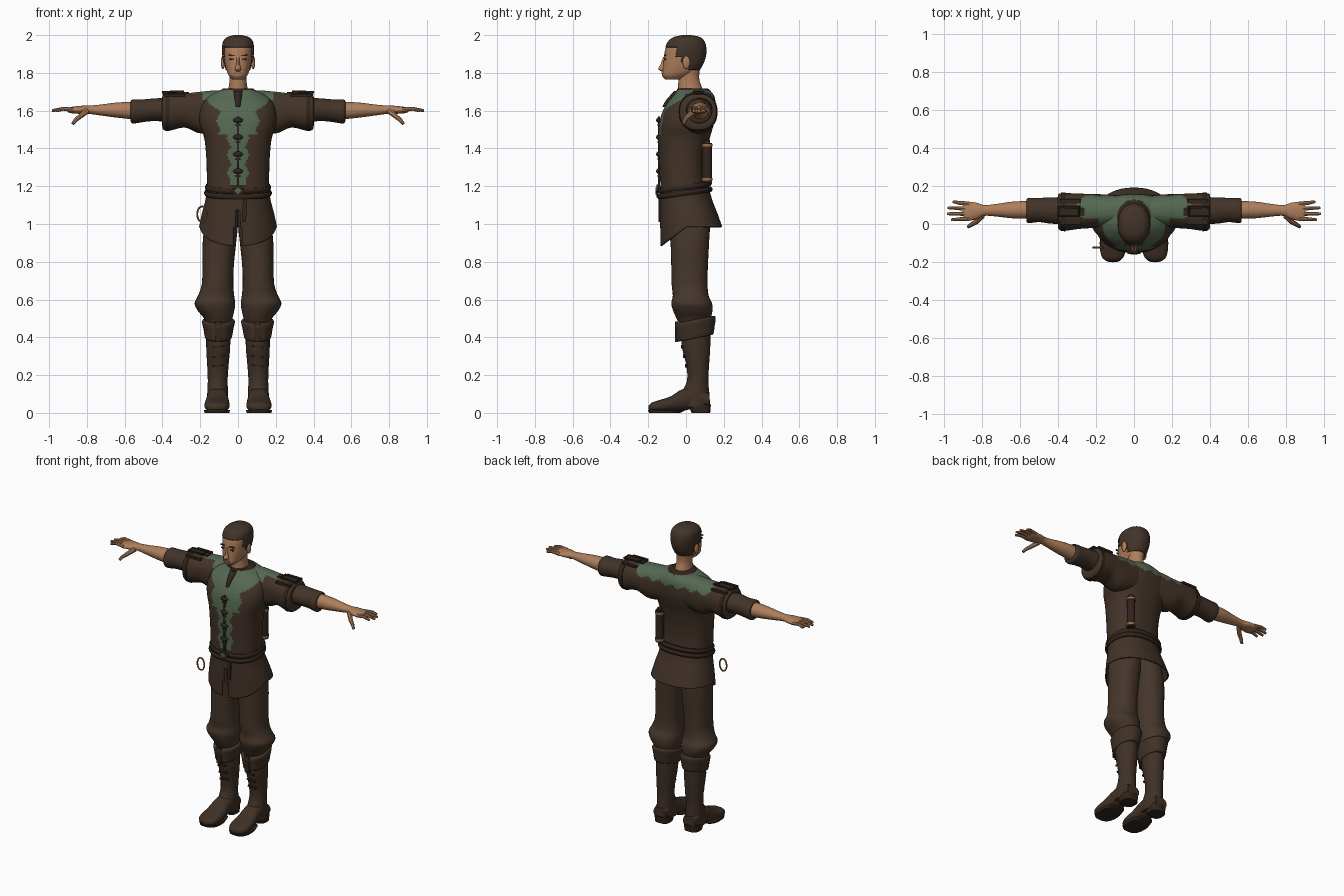
import bpy, bmesh, math
from mathutils import Matrix, Vector

if "Cube" in bpy.data.objects:
    bpy.data.objects.remove(bpy.data.objects["Cube"])


def material(name, *rgb):
    m = bpy.data.materials.new(name)
    m.use_nodes = True
    m.diffuse_color = (*rgb, 1)
    m.node_tree.nodes["Principled BSDF"].inputs["Base Color"].default_value = (*rgb, 1)
    return m


skin = material("skin", .42, .21, .105)
lips = material("lips", .27, .11, .06)
hair_brown = material("hair brown", .055, .034, .022)
cloth = material("brown cloth", .055, .033, .021)
trouser_cloth = material("trouser cloth", .06, .037, .024)
leather = material("dark leather", .03, .018, .012)
boot_leather = material("boot leather", .05, .03, .019)
green = material("green cloth", .09, .14, .085)
copper = material("copper", .3, .16, .075)


def finish(name, bm, mats, mirror=False, rule=None):
    bmesh.ops.recalc_face_normals(bm, faces=bm.faces)
    mesh = bpy.data.meshes.new(name)
    if rule:
        for f in bm.faces:
            f.material_index = int(rule(f.calc_center_median()))
    bm.to_mesh(mesh)
    bm.free()
    for m in mats:
        mesh.materials.append(m)
    ob = bpy.data.objects.new(name, mesh)
    bpy.context.collection.objects.link(ob)
    if mirror:
        ob.modifiers.new("mirror", "MIRROR").use_mirror_merge = False
    return ob


def spline(p0, p1, p2, p3, t):
    return [b + .5 * t * (c - a + t * (2 * a - 5 * b + 4 * c - d + t * (3 * (b - c) + d - a)))
            for a, b, c, d in zip(p0, p1, p2, p3)]


def loft(name, axis, rings, *mats, n=32, steps=4, power=2, caps=True, mirror=False,
         warp=None, keep=None, rule=None):
    """Smooth skin through rings given as (position, low a, high a, low b, high b)."""
    last = len(rings) - 1
    rows = [spline(rings[max(i - 1, 0)], rings[i], rings[i + 1], rings[min(i + 2, last)], k / steps)
            for i in range(last) for k in range(steps)] + [rings[-1]]
    bm, loops = bmesh.new(), []
    for t, a0, a1, b0, b1 in rows:
        loop = []
        for k in range(n):
            c, s = math.cos(math.tau * k / n), math.sin(math.tau * k / n)
            a = (a0 + a1) / 2 + (a1 - a0) / 2 * math.copysign(abs(c) ** (2 / power), c)
            b = (b0 + b1) / 2 + (b1 - b0) / 2 * math.copysign(abs(s) ** (2 / power), s)
            co = Vector({"x": (t, a, b), "y": (a, t, b), "z": (a, b, t)}[axis])
            loop.append(bm.verts.new(warp(co) if warp else co))
        loops.append(loop)
    for lo, hi in zip(loops, loops[1:]):
        for k in range(n):
            j = (k + 1) % n
            bm.faces.new((lo[k], lo[j], hi[j], hi[k]))
    if caps:
        bm.faces.new(loops[0])
        bm.faces.new(loops[-1])
    if keep:
        gone = [f for f in bm.faces if not keep(f.calc_center_median())]
        bmesh.ops.delete(bm, geom=gone, context="FACES")
    return finish(name, bm, mats, mirror, rule)


def box(name, center, size, mat, mirror=False, turn=0):
    bm = bmesh.new()
    bmesh.ops.create_cube(bm, size=1, matrix=Matrix.Translation(center)
                          @ Matrix.Rotation(turn, 4, "Y") @ Matrix.Diagonal((*size, 1)))
    return finish(name, bm, [mat], mirror)


def ball(name, center, radii, mat, mirror=False):
    bm = bmesh.new()
    bmesh.ops.create_uvsphere(bm, u_segments=16, v_segments=10, radius=1,
                              matrix=Matrix.Translation(center) @ Matrix.Diagonal((*radii, 1)))
    return finish(name, bm, [mat], mirror)


def tube(name, points, radius, mat, mirror=False, cyclic=False, tip=1):
    curve = bpy.data.curves.new(name, "CURVE")
    curve.dimensions, curve.bevel_depth, curve.bevel_resolution = "3D", radius, 2
    curve.use_fill_caps = True
    s = curve.splines.new("POLY")
    s.points.add(len(points) - 1)
    for i, p in enumerate(points):
        s.points[i].co = (*p, 1)
        s.points[i].radius = 1 + (tip - 1) * i / (len(points) - 1)
    s.use_cyclic_u = cyclic
    curve.materials.append(mat)
    ob = bpy.data.objects.new(name, curve)
    bpy.context.collection.objects.link(ob)
    bpy.ops.object.select_all(action="DESELECT")
    ob.select_set(True)
    bpy.context.view_layer.objects.active = ob
    bpy.ops.object.convert(target="MESH")
    if mirror:
        bpy.context.object.modifiers.new("mirror", "MIRROR").use_mirror_merge = False


def jag(t):
    return .012 * (abs((t * 22) % 2 - 1) * 2 - 1)


# Head, face and hair
head = [(1.765, -.03, .03, -.11, -.02), (1.785, -.048, .048, -.126, .02), (1.81, -.06, .06, -.124, .06),
        (1.85, -.07, .07, -.12, .085), (1.89, -.075, .075, -.116, .098), (1.93, -.077, .077, -.108, .1),
        (1.96, -.07, .07, -.09, .09), (1.982, -.048, .048, -.06, .065), (1.992, -.012, .012, -.015, .02)]
loft("head", "z", head, skin, power=2.2)


def hairline(c):
    return c.z > (1.935 if c.y < -.05 else 1.885 if c.y < -.02 else 1.85 if c.y < 0
                  else 1.885 if c.y < .02 else 1.815)


g = .008
hair = loft("hair", "z", [(z + (z > 1.95) * g, a - g, b + g, c - g * .5, d + g) for z, a, b, c, d in head],
            hair_brown, n=64, steps=6, power=2.2, keep=hairline)
hair.modifiers.new("thickness", "SOLIDIFY").thickness = .01
loft("neck", "z", [(1.66, -.06, .06, -.04, .1), (1.72, -.05, .05, -.042, .085), (1.77, -.045, .045, -.04, .07),
                   (1.83, -.05, .05, -.04, .075)], skin)
loft("nose", "z", [(1.885, -.008, .008, -.12, -.1), (1.845, -.01, .01, -.135, -.1),
                   (1.82, -.017, .017, -.147, -.1), (1.808, -.012, .012, -.13, -.1)], skin, n=12)
ball("ear", (.08, .002, 1.855), (.011, .02, .035), skin, True)
box("eyebrow", (.033, -.112, 1.893), (.034, .01, .006), hair_brown, True, -.1)
box("eye", (.032, -.111, 1.873), (.024, .01, .007), leather, True)
box("mouth", (0, -.124, 1.797), (.04, .009, .008), lips)


# Coat body with a ragged green yoke and front panel
def yoke_front(c):
    z = c.z
    width = .19 if z > 1.67 else .105 + max(0, z - 1.6) if z > 1.47 else .048
    return (abs(c.x) < width + jag(z) and c.y < 0 and z > 1.2) or (c.y >= 0 and z > 1.64 + jag(c.x))


loft("coat_body", "z", [
    (1.15, -.165, .165, -.135, .12), (1.25, -.165, .165, -.137, .105), (1.35, -.168, .168, -.142, .108),
    (1.45, -.178, .178, -.146, .125), (1.52, -.2, .2, -.142, .145), (1.58, -.205, .205, -.13, .157),
    (1.64, -.19, .19, -.1, .157), (1.68, -.15, .15, -.066, .148), (1.71, -.09, .09, -.045, .125)],
    cloth, green, n=128, steps=10, power=2.4, rule=yoke_front)
loft("shoulder_sleeve", "x", [
    (0, 0, .14, 1.5, 1.7), (.1, -.01, .152, 1.49, 1.708), (.2, -.02, .158, 1.48, 1.7),
    (.28, -.025, .16, 1.51, 1.692), (.36, -.035, .163, 1.495, 1.692), (.395, -.03, .16, 1.5, 1.685),
    (.402, -.005, .145, 1.53, 1.665)], cloth, green, n=64, steps=8, power=2.3, mirror=True,
    rule=lambda c: c.x < .29 + 2 * jag(c.y * 1.6) and c.z > 1.645 + jag(c.x) and (c.y > .03 or c.x < .19))
loft("shoulder_cuff_band", "x", [(.362, -.039, .167, 1.491, 1.696), (.385, -.037, .166, 1.493, 1.693)],
     leather, steps=1, power=2.3, mirror=True)
loft("lower_sleeve", "x", [
    (.38, .0, .142, 1.54, 1.668), (.44, .002, .14, 1.545, 1.665), (.5, .01, .138, 1.54, 1.66),
    (.555, .005, .138, 1.532, 1.66), (.568, .015, .13, 1.542, 1.652)], cloth, mirror=True)
loft("collar", "z", [(1.68, -.115, .115, -.055, .142), (1.705, -.095, .095, -.05, .13),
                     (1.718, -.078, .078, -.045, .115)], leather)
box("shoulder_strap", (.33, .065, 1.692), (.14, .04, .014), leather, True)
for y in (.01, .12):
    box("strap_end", (.335, y, 1.682), (.11, .024, .014), leather, True)
tube("strap_buckle", [(.29, .04, 1.702), (.4, .04, 1.698), (.4, .09, 1.698), (.29, .09, 1.702)],
     .006, leather, True, True)

# Front fastenings
box("front_seam", (0, -.143, 1.37), (.012, .012, .4), leather)
for z in (1.55, 1.46, 1.37, 1.28):
    ball("toggle", (0, -.146, z), (.026, .012, .014), leather)
    box("toggle_loop", (0, -.144, z - .025), (.026, .012, .01), leather)
loft("neck_placket", "z", [(1.62, -.012, .012, -.125, -.09), (1.66, -.018, .018, -.103, -.06),
                           (1.705, -.024, .024, -.06, -.03)], leather, n=12)


# Coat skirt, longer and split at the front
def drop_front(co):
    co.z -= .1 * max(0, -co.y / .13) * max(0, (1.2 - co.z) / .22)
    return co


skirt = loft("coat_skirt", "z", [
    (1.2, -.163, .163, -.137, .12), (1.13, -.172, .172, -.137, .138), (1.06, -.19, .19, -.137, .165),
    (.985, -.206, .206, -.135, .192)], cloth, n=128, steps=8, power=2.2, caps=False, warp=drop_front,
    keep=lambda c: c.y > 0 or abs(c.x) > .13 * (1.12 - c.z))
skirt.modifiers.new("thickness", "SOLIDIFY").thickness = .008


# Belts and buckle
def belt_slope(co):
    co.z += .14 * co.y
    return co


for name, z, out in (("upper_belt", 1.195, 0), ("lower_belt", 1.165, .004)):
    loft(name, "z", [(z - .014, -.17 - out, .17 + out, -.142 - out, .13 + out),
                     (z, -.176 - out, .176 + out, -.149 - out, .137 + out),
                     (z + .014, -.17 - out, .17 + out, -.142 - out, .128 + out)],
         leather, n=48, power=2.3, warp=belt_slope)
box("buckle_plate", (0, -.151, 1.175), (.05, .012, .05), leather, turn=math.pi / 4)
box("buckle_gem", (0, -.155, 1.175), (.026, .012, .026), green, turn=math.pi / 4)
box("belt_tail", (.035, -.142, 1.08), (.022, .008, .14), leather, turn=.06)

# Hanging ring and flask
tube("hip_ring", [(-.19 + .026 * math.cos(math.tau * k / 24), -.125, 1.052 + .041 * math.sin(math.tau * k / 24))
                  for k in range(24)], .005, copper, cyclic=True)
for name, low, high, r, mat in (("flask", 1.22, 1.43, .026, leather), ("flask_base", 1.23, 1.243, .029, copper),
                                ("flask_rim", 1.41, 1.423, .029, copper), ("flask_stopper", 1.43, 1.445, .016, leather)):
    loft(name, "z", [(low, .118 - r, .118 + r, .112 - r, .112 + r), (high, .118 - r, .118 + r, .112 - r, .112 + r)],
         mat, n=20, steps=1)

# Forearm and hand
loft("forearm", "x", [
    (.54, .028, .122, 1.552, 1.648), (.64, .03, .118, 1.563, 1.643), (.73, .04, .105, 1.575, 1.632),
    (.79, .043, .1, 1.583, 1.627), (.83, .025, .112, 1.583, 1.626), (.88, .016, .118, 1.586, 1.62),
    (.9, .022, .112, 1.592, 1.615)], skin, mirror=True, n=24)
for k, reach in enumerate((.965, .985, .982, .955)):
    y = .028 + .026 * k
    tube("finger", [(.87, y, 1.604), (.925, y + .003 * (k - 1), 1.61), (reach, y + .006 * (k - 1), 1.6)],
         .0125, skin, True, tip=.6)
tube("thumb", [(.8, .045, 1.598), (.835, .01, 1.57), (.86, -.005, 1.55), (.875, -.015, 1.53)],
     .016, skin, True, tip=.55)

# Trousers gathered below the knee
loft("trouser_leg", "z", [
    (1.12, .0, .15, -.1, .1), (1.0, .0, .175, -.095, .125), (.9, .01, .187, -.082, .122),
    (.78, .022, .188, -.078, .116), (.68, .025, .192, -.076, .114), (.62, .02, .212, -.07, .12),
    (.58, .015, .23, -.078, .138), (.54, .02, .212, -.068, .14), (.5, .03, .18, -.05, .13),
    (.46, .045, .165, -.03, .115)], trouser_cloth, mirror=True, power=2.2)


# Boots: flared cuff, shaft, foot, sole and heel
def cuff_slope(co):
    co.z += .2 * co.y
    return co


loft("boot_cuff", "z", [
    (.385, .045, .165, -.03, .13), (.39, .033, .175, -.048, .145), (.43, .025, .182, -.054, .152),
    (.475, .017, .19, -.058, .157), (.485, .035, .175, -.045, .145)], boot_leather, mirror=True, warp=cuff_slope)
loft("boot_shaft", "z", [
    (.42, .04, .168, -.025, .13), (.34, .042, .168, -.02, .128), (.25, .05, .163, .002, .122),
    (.17, .055, .16, .005, .118), (.1, .052, .163, -.025, .124), (.03, .052, .166, -.03, .128)],
    boot_leather, mirror=True)
loft("boot_foot", "y", [
    (.125, .065, .155, .03, .1), (.06, .055, .162, .025, .14), (-.02, .052, .166, .012, .125),
    (-.08, .046, .175, .008, .088), (-.14, .045, .178, .006, .068), (-.18, .06, .166, .008, .055),
    (-.198, .09, .136, .018, .038)], boot_leather, mirror=True, power=2.4)
loft("boot_sole", "z", [
    (.0, .046, .177, -.195, -.03), (.016, .042, .181, -.202, .0)], leather, mirror=True, steps=1, power=2.6)
loft("boot_heel", "z", [
    (.0, .06, .16, .03, .128), (.045, .055, .164, .01, .132)], leather, mirror=True, steps=1, power=2.8)
box("cuff_strap", (.105, -.05, .43), (.035, .014, .11), leather, True)
for k, z in enumerate((.35, .3, .25)):
    box("boot_lace", (.105, -.02 + .011 * k, z), (.06, .012, .01), leather, True, .15)

# Smooth shading with crisp edges
bpy.ops.object.select_all(action="DESELECT")
for ob in bpy.context.scene.objects:
    if ob.type == "MESH":
        ob.select_set(True)
        bpy.context.view_layer.objects.active = ob
bpy.ops.object.shade_smooth_by_angle(angle=math.radians(40))
